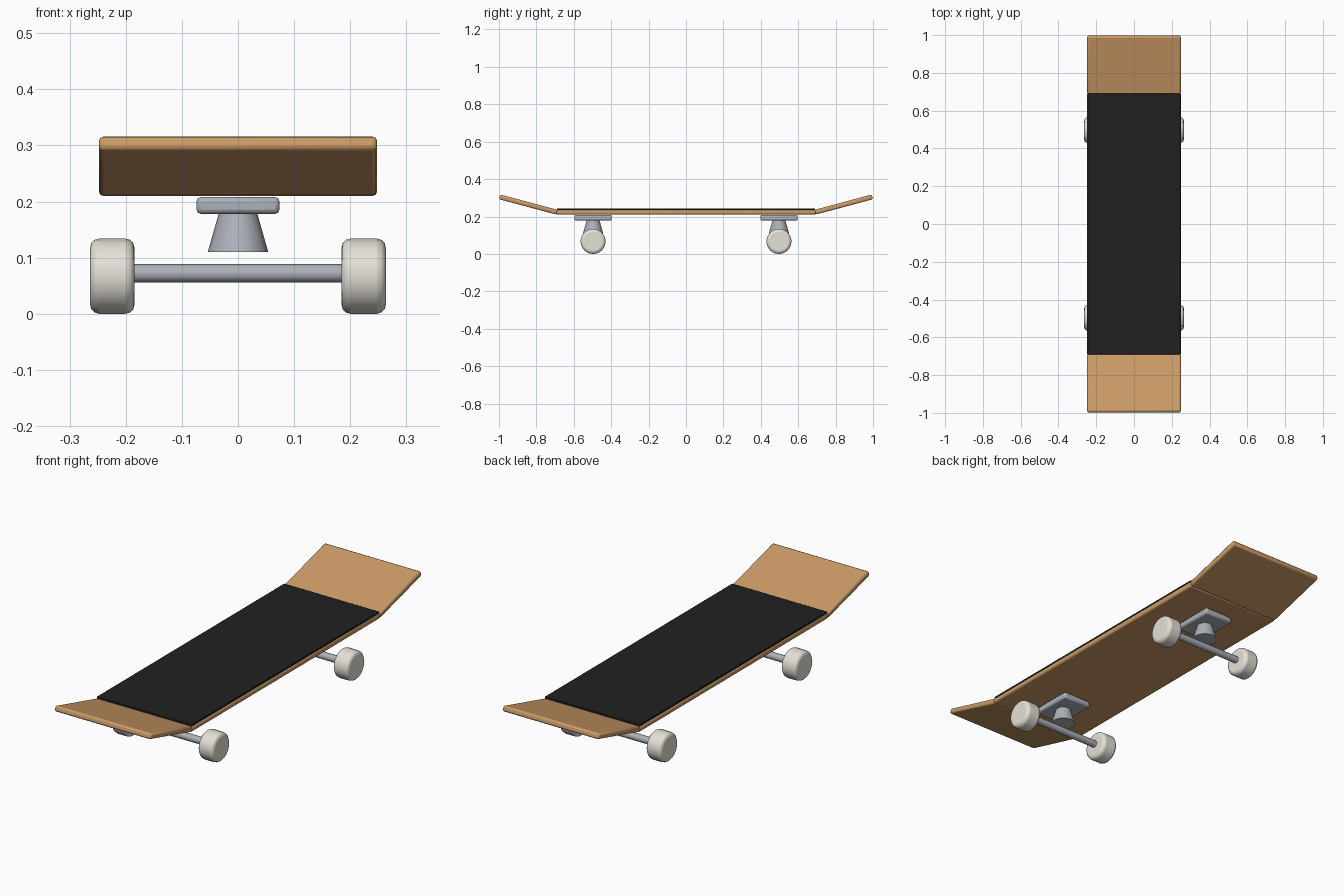
import bpy
import math

cube = bpy.data.objects.get("Cube")
if cube:
    bpy.data.objects.remove(cube, do_unlink=True)


def material(name, color, roughness):
    m = bpy.data.materials.new(name)
    m.use_nodes = True
    m.diffuse_color = (*color, 1)
    bsdf = m.node_tree.nodes["Principled BSDF"]
    bsdf.inputs["Base Color"].default_value = (*color, 1)
    bsdf.inputs["Roughness"].default_value = roughness
    return m


wood = material("maple wood", (0.61, 0.33, 0.135), 0.6)
black = material("grip black", (0.015, 0.015, 0.015), 0.9)
metal = material("truck grey", (0.42, 0.44, 0.49), 0.4)
cream = material("wheel cream", (0.78, 0.75, 0.68), 0.5)


def finish(name, mat, bevel=0, segments=2):
    """Name, colour, bevel and smooth the active object."""
    ob = bpy.context.object
    ob.name = name
    ob.data.materials.append(mat)
    bpy.ops.object.transform_apply(location=False, rotation=False, scale=True)
    bpy.ops.object.shade_smooth_by_angle(angle=math.radians(40))
    if bevel:
        mod = ob.modifiers.new("rounded edges", "BEVEL")
        mod.width = bevel
        mod.segments = segments
        mod.limit_method = "ANGLE"
        mod.angle_limit = math.radians(40)
    return ob


def box(name, center, size, mat, bevel, tilt=0):
    bpy.ops.mesh.primitive_cube_add(size=1, location=center, rotation=(tilt, 0, 0))
    bpy.context.object.scale = size
    return finish(name, mat, bevel)


def rod(name, center, radius, length, sides, mat, bevel=0, segments=2):
    """Cylinder lying along x."""
    bpy.ops.mesh.primitive_cylinder_add(vertices=sides, radius=radius, depth=length,
                                        location=center, rotation=(0, math.pi / 2, 0))
    return finish(name, mat, bevel, segments)


# Flat deck with its grip sheet
box("deck", (0, 0, 0.223), (0.496, 1.39, 0.026), wood, 0.008)
box("grip_sheet", (0, 0, 0.239), (0.49, 1.38, 0.009), black, 0.002)

for end, side in (("front", -1), ("back", 1)):
    # Upturned nose and tail
    box(f"{end}_kick", (0, side * 0.843, 0.264), (0.496, 0.318, 0.026), wood, 0.008,
        side * math.radians(15))

    # Truck: base plate, tapered hanger and axle
    y = side * 0.497
    box(f"{end}_base_plate", (0, y, 0.193), (0.148, 0.2, 0.03), metal, 0.008)
    bpy.ops.mesh.primitive_cone_add(vertices=12, radius1=0.054, radius2=0.034,
                                    depth=0.07, location=(0, y, 0.145))
    finish(f"{end}_hanger", metal)
    rod(f"{end}_axle", (0, y, 0.072), 0.0165, 0.46, 12, metal)

    # Wheels
    for hand, sx in (("left", 1), ("right", -1)):
        rod(f"{end}_{hand}_wheel", (sx * 0.224, y, 0.067), 0.067, 0.079, 24, cream, 0.016, 3)
